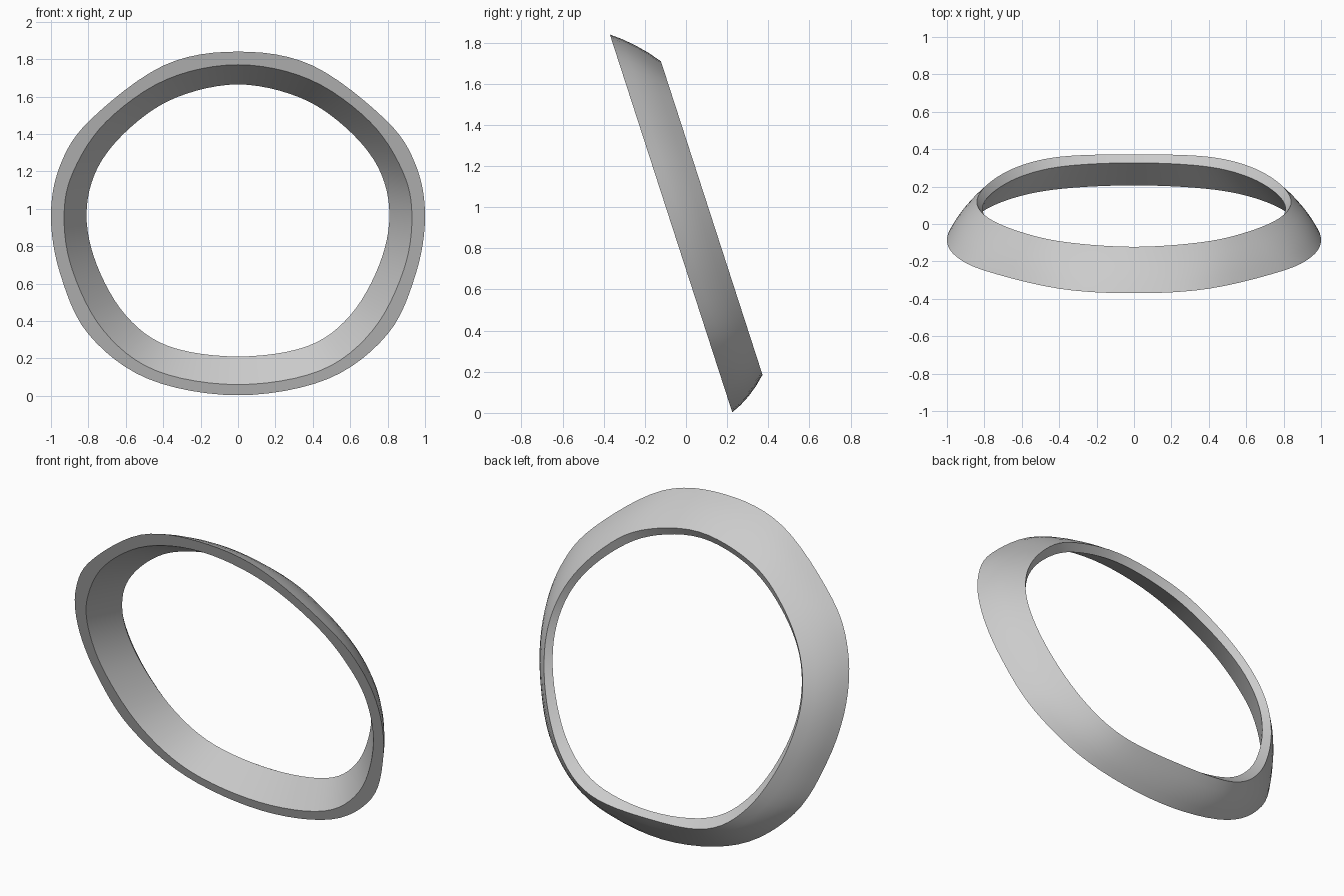
import bpy, bmesh, math
from mathutils import Vector

if "Cube" in bpy.data.objects:
    bpy.data.objects.remove(bpy.data.objects["Cube"])

STEPS = 6          # samples between neighbouring outline points
LEAN = 0.324       # backward lean of the ring, dy per dz

# Half outlines (x, z) from top to bottom
FRONT_OUTER = [(0, 1.84), (.4, 1.765), (.79, 1.475), (.95, 1.235), (1.0, .96),
               (.95, .65), (.8, .33), (.48, .09), (0, .003)]
FRONT_INNER = [(0, 1.77), (.385, 1.69), (.705, 1.465), (.88, 1.2), (.93, .96),
               (.885, .67), (.72, .35), (.44, .135), (0, .06)]
BACK_INNER = [(0, 1.665), (.33, 1.595), (.575, 1.435), (.75, 1.22), (.81, .97),
              (.755, .7), (.6, .43), (.37, .265), (0, .21)]
BACK_OUTER = [(0, 1.71), (.37, 1.63), (.61, 1.46), (.78, 1.23), (.84, .97),
              (.78, .67), (.62, .385), (.385, .22), (0, .185)]


def smooth_loop(half):
    """Mirror a half outline and run a closed smooth curve through it."""
    pts = [Vector(p) for p in half + [(-x, z) for x, z in half[-2:0:-1]]]
    n, out = len(pts), []
    for i in range(n):
        a, b, c, d = (pts[(i + k) % n] for k in (-1, 0, 1, 2))
        for s in range(STEPS):
            t = s / STEPS
            out.append(0.5 * (2 * b + (c - a) * t + (2 * a - 5 * b + 4 * c - d) * t ** 2
                              + (3 * b - a - 3 * c + d) * t ** 3))
    return out


def on_plane(loop, y0):
    """Place an outline on a leaning plane that meets z = 0 at y0."""
    return [Vector((p.x, y0 - LEAN * p.y, p.y)) for p in loop]


front_outer = on_plane(smooth_loop(FRONT_OUTER), 0.226)
front_inner = on_plane(smooth_loop(FRONT_INNER), 0.226)
back_inner = on_plane(smooth_loop(BACK_INNER), 0.395)
back_outer = on_plane(smooth_loop(BACK_OUTER), 0.432)

# Slightly bulged outer wall between the front and back edges
centre = Vector((0, 0, 0.95))
wall = []
for t in (0.25, 0.5, 0.75):
    row = []
    for a, b in zip(front_outer, back_outer):
        p = a.lerp(b, t)
        row.append(p + (p - centre).normalized() * 0.06 * t * (1 - t))
    wall.append(row)

# Skin the cross-section loops into a closed ring
bm = bmesh.new()
rows = [[bm.verts.new(p) for p in loop]
        for loop in (front_outer, *wall, back_outer, back_inner, front_inner)]
for r, row in enumerate(rows):
    nxt = rows[(r + 1) % len(rows)]
    for i in range(len(row)):
        j = (i + 1) % len(row)
        bm.faces.new((row[i], row[j], nxt[j], nxt[i]))
bmesh.ops.recalc_face_normals(bm, faces=bm.faces)
mesh = bpy.data.meshes.new("ring_band")
bm.to_mesh(mesh)
bm.free()

ring = bpy.data.objects.new("ring_band", mesh)
bpy.context.collection.objects.link(ring)
grey = bpy.data.materials.new("light_grey")
grey.diffuse_color = (0.6, 0.6, 0.6, 1)
grey.use_nodes = True
grey.node_tree.nodes["Principled BSDF"].inputs["Base Color"].default_value = grey.diffuse_color
mesh.materials.append(grey)

bpy.context.view_layer.objects.active = ring
ring.select_set(True)
bpy.ops.object.shade_smooth_by_angle(angle=math.radians(30))
